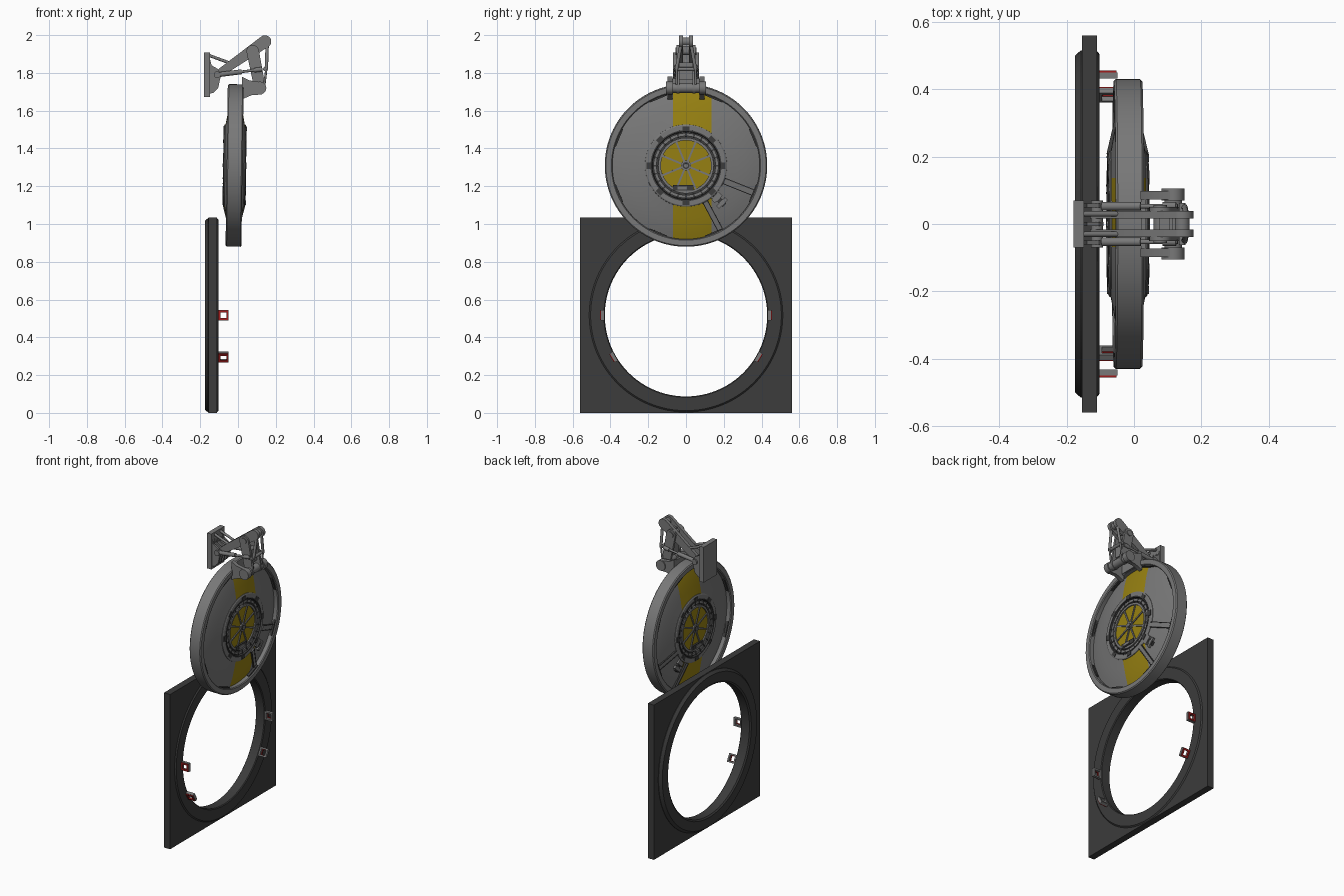
import bpy, bmesh, math
from mathutils import Matrix, Vector

if "Cube" in bpy.data.objects:
    bpy.data.objects.remove(bpy.data.objects["Cube"])

def material(name, c):
    m = bpy.data.materials.new(name)
    m.diffuse_color = (*c, 1)
    m.use_nodes = True
    m.node_tree.nodes["Principled BSDF"].inputs["Base Color"].default_value = m.diffuse_color
    return m

GREY = material("steel grey", (0.19, 0.19, 0.19))
DARK = material("dark frame", (0.045, 0.045, 0.045))
YELLOW = material("hazard yellow", (0.31, 0.22, 0.006))
RED = material("clip red", (0.35, 0.012, 0.012))
I = Matrix.Identity(4)
# the hanging door leans slightly: its local axis is x
DOOR = Matrix.Translation((-0.018, 0, 1.31)) @ Matrix.Rotation(0.014, 4, 'Y')
FRAME = Matrix.Translation((0, 0, 0.517))

def finish(bm, name, mats, M=I, angle=30):
    bmesh.ops.recalc_face_normals(bm, faces=bm.faces)
    me = bpy.data.meshes.new(name)
    bm.to_mesh(me)
    bm.free()
    for m in (mats if isinstance(mats, (list, tuple)) else [mats]):
        me.materials.append(m)
    me.shade_smooth()
    me.set_sharp_from_angle(angle=math.radians(angle))
    ob = bpy.data.objects.new(name, me)
    bpy.context.collection.objects.link(ob)
    ob.matrix_world = M
    return ob

def lathe_bm(prof, n=96, closed=True):
    """Revolve (x, radius) points round the x axis."""
    bm = bmesh.new()
    rings = [[bm.verts.new((x, r * math.cos(2 * math.pi * i / n), r * math.sin(2 * math.pi * i / n)))
              for i in range(n)] for x, r in prof]
    k = len(rings)
    for j in range(k if closed else k - 1):
        a, b = rings[j], rings[(j + 1) % k]
        for i in range(n):
            h = (i + 1) % n
            bm.faces.new((a[i], a[h], b[h], b[i]))
    return bm

def lathe(name, prof, mat, M=I, n=96, closed=True):
    return finish(lathe_bm(prof, n, closed), name, mat, M)

def cyl(name, p, q, r, mat=GREY, M=I, n=24):
    p, q = Vector(p), Vector(q)
    bm = bmesh.new()
    T = Matrix.Translation((p + q) / 2) @ (q - p).to_track_quat('Z', 'Y').to_matrix().to_4x4()
    bmesh.ops.create_cone(bm, cap_ends=True, segments=n, radius1=r, radius2=r,
                          depth=(q - p).length, matrix=T)
    return finish(bm, name, mat, M)

def box(name, loc, size, mat=GREY, M=I):
    bm = bmesh.new()
    bmesh.ops.create_cube(bm, size=1, matrix=Matrix.Translation(loc) @ Matrix.Diagonal((*size, 1)))
    return finish(bm, name, mat, M)

def polar_box(name, x, r, deg, size, mat, M):
    """Box at a radius and angle in the yz plane; size = along x, radial, tangential."""
    return box(name, (x, r, 0), size, mat, M @ Matrix.Rotation(math.radians(deg), 4, 'X'))

def prism(name, pts, y0, y1, mat=GREY):
    """Extrude an xz outline along y."""
    bm = bmesh.new()
    a = [bm.verts.new((x, y0, z)) for x, z in pts]
    b = [bm.verts.new((x, y1, z)) for x, z in pts]
    bm.faces.new(a)
    bm.faces.new(b[::-1])
    for i in range(len(pts)):
        h = (i + 1) % len(pts)
        bm.faces.new((a[i], a[h], b[h], b[i]))
    return finish(bm, name, mat)

def link(name, p, q, r1, r2, y, w):
    """Round-ended tapered link between two pivots in the xz plane."""
    d = math.dist(p, q)
    a = math.atan2(q[1] - p[1], q[0] - p[0])
    b = math.acos((r1 - r2) / d)
    pts = []
    for c, r, s, e in ((p, r1, a + b, a + 2 * math.pi - b), (q, r2, a - b, a + b)):
        for i in range(13):
            t = s + (e - s) * i / 12
            pts.append((c[0] + r * math.cos(t), c[1] + r * math.sin(t)))
    return prism(name, pts, y - w / 2, y + w / 2)

# --- wall frame: square plate with a round opening
HY, HZ = 0.56, 0.517
corner = math.atan2(HZ, HY)
angs = sorted([2 * math.pi * i / 96 for i in range(96)] +
              [corner, math.pi - corner, math.pi + corner, 2 * math.pi - corner])
bm = bmesh.new()
loops = []
for x, outer in ((-0.155, 0), (-0.155, 1), (-0.11, 1), (-0.11, 0)):
    ring = []
    for t in angs:
        c, s = math.cos(t), math.sin(t)
        r = min(HY / max(abs(c), 1e-6), HZ / max(abs(s), 1e-6)) if outer else 0.48
        ring.append(bm.verts.new((x, r * c, r * s)))
    loops.append(ring)
for j in range(4):
    a, b = loops[j], loops[(j + 1) % 4]
    for i in range(len(angs)):
        h = (i + 1) % len(angs)
        bm.faces.new((a[i], a[h], b[h], b[i]))
finish(bm, "frame_plate", DARK, FRAME)
lathe("frame_ring", [(-0.158, 0.515), (-0.175, 0.50), (-0.175, 0.44), (-0.168, 0.43), (-0.108, 0.43),
                     (-0.103, 0.435), (-0.103, 0.505), (-0.112, 0.515)], DARK, FRAME)

# --- latch clips beside the opening: grey square loop with a red outer loop
def clip_loop(name, r, size, bar, thick, deg, mat):
    o = (size - bar) / 2
    M = FRAME @ Matrix.Rotation(math.radians(deg), 4, 'X')
    for s in (1, -1):
        box(name, (-0.077 + s * o, r, 0), (bar, thick, size), mat, M)
        box(name, (-0.077, r, s * o), (size - 2 * bar, thick, bar), mat, M)

for deg in (0, -30, 180, 210):
    clip_loop("clip_loop", 0.441, 0.056, 0.010, 0.018, deg, GREY)
    clip_loop("clip_red_loop", 0.451, 0.050, 0.010, 0.008, deg, RED)

# --- door rim
lathe("door_rim", [(-0.042, 0.424), (-0.036, 0.43), (0.036, 0.43), (0.042, 0.424), (0.042, 0.395),
                   (0.037, 0.39), (-0.037, 0.39), (-0.042, 0.395)], GREY, DOOR)

for s in (1, -1):
    # domed face with the painted stripe cut into it
    bm = lathe_bm([(s * x, r) for x, r in ((0.010, 0.392), (0.020, 0.36), (0.031, 0.32),
                                           (0.041, 0.27), (0.051, 0.217))], closed=False)
    for y in (-0.068, 0.136):
        bmesh.ops.bisect_plane(bm, geom=bm.verts[:] + bm.edges[:] + bm.faces[:],
                               plane_co=(0, y, 0), plane_no=(0, 1, 0))
    for f in bm.faces:
        f.material_index = int(-0.068 < f.calc_center_median().y < 0.136)
    finish(bm, "door_dome", [GREY, YELLOW], DOOR)
    # hub rings
    lathe("hub_collar", [(s * x, r) for x, r in ((0.040, 0.219), (0.054, 0.217), (0.058, 0.211),
                                                 (0.058, 0.188), (0.040, 0.186))], GREY, DOOR)
    lathe("hub_dark_ring", [(s * x, r) for x, r in ((0.038, 0.188), (0.061, 0.188), (0.061, 0.180),
                                                    (0.044, 0.178), (0.044, 0.13), (0.038, 0.13))], DARK, DOOR)
    lathe("hub_tooth_band", [(s * x, r) for x, r in ((0.04, 0.172), (0.054, 0.172), (0.054, 0.156),
                                                     (0.04, 0.156))], GREY, DOOR)
    lathe("hub_inner_ring", [(s * x, r) for x, r in ((0.04, 0.147), (0.055, 0.147), (0.055, 0.133),
                                                     (0.04, 0.133))], GREY, DOOR)
    cyl("hub_yellow_disc", (s * 0.038, 0, 0), (s * 0.047, 0, 0), 0.134, YELLOW, DOOR, 64)
    for i in range(24):
        polar_box("hub_tooth", s * 0.050, 0.164, i * 15, (0.012, 0.024, 0.008), DARK, DOOR)
    for i in range(8):
        polar_box("hub_spoke", s * 0.049, 0.077, i * 45 + 22.5, (0.008, 0.115, 0.010), GREY, DOOR)
        polar_box("hub_clamp", s * 0.057, 0.196, i * 45, (0.010, 0.024, 0.035), DARK, DOOR)
        polar_box("rim_pad", s * 0.027, 0.386, i * 45 + 22.5, (0.016, 0.010, 0.10), DARK, DOOR)
    cyl("hub_boss", (s * 0.04, 0, 0), (s * 0.058, 0, 0), 0.027, GREY, DOOR)
    cyl("hub_boss_ring", (s * 0.05, 0, 0), (s * 0.060, 0, 0), 0.018, DARK, DOOR)
    cyl("hub_boss_cap", (s * 0.05, 0, 0), (s * 0.063, 0, 0), 0.010, GREY, DOOR)
    # lock box in the lower part of the hub
    box("hub_lock", (s * 0.052, -0.015, -0.118), (0.014, 0.11, 0.028), DARK, DOOR)
    box("hub_lock_cap", (s * 0.058, -0.020, -0.118), (0.010, 0.05, 0.016), GREY, DOOR)
    # radial bars and handle; the bars follow the slope of the dome
    for deg, w, m in ((-62, 0.026, GREY), (-22, 0.030, GREY)):
        R = DOOR @ Matrix.Rotation(math.radians(deg), 4, 'X') @ Matrix.Translation((s * 0.036, 0.30, 0)) \
            @ Matrix.Rotation(s * 0.22, 4, 'Z')
        box("radial_bar", (0, 0, 0), (0.012, 0.17, w), m, R)
        for k in (1, -1):
            box("radial_bar_edge", (0, 0, k * w / 2), (0.016, 0.17, 0.005), DARK, R)
    polar_box("handle_base", s * 0.044, 0.25, -46, (0.016, 0.085, 0.026), DARK, DOOR)
    polar_box("handle_block", s * 0.050, 0.235, -46, (0.016, 0.028, 0.055), GREY, DOOR)
    polar_box("handle_grip", s * 0.048, 0.275, -46, (0.014, 0.020, 0.065), GREY, DOOR)

# --- hinge arm: wall mount
P, A, B, C = (-0.11, 1.79), (0.143, 1.966), (0.078, 1.915), (0.116, 1.72)
box("wall_mount", (-0.164, 0, 1.79), (0.032, 0.14, 0.236))
for y in (-0.055, 0.055, 0, -0.03, 0.03):
    prism("mount_gusset", [(-0.15, 1.88), (-0.14, 1.84), (-0.105, 1.82), (-0.09, 1.79), (-0.105, 1.72),
                           (-0.13, 1.695), (-0.15, 1.69)], y - 0.006, y + 0.006)
cyl("mount_pin", (P[0], -0.07, P[1]), (P[0], 0.07, P[1]), 0.018)

# paired links, rods and door brackets
for s in (1, -1):
    link("main_arm", P, A, 0.020, 0.033, s * 0.027, 0.022)
    link("lower_link", B, C, 0.033, 0.030, s * 0.042, 0.016)
    cyl("upper_rod", (-0.16, s * 0.03, 1.895), (-0.01, s * 0.03, 1.84), 0.008, n=16)
    cyl("piston_body", (P[0], s * 0.053, P[1]), (0.02, s * 0.053, 1.806), 0.013, n=16)
    cyl("piston_rod", (0.02, s * 0.053, 1.806), (0.13, s * 0.053, 1.82), 0.007, n=16)
    cyl("piston_collar", (0.085, s * 0.053, 1.814), (0.125, s * 0.053, 1.819), 0.012, n=16)
    cyl("rear_rod", (0.155, s * 0.025, 1.96), (0.150, s * 0.05, 1.82), 0.009, n=16)
    cyl("rear_rod_tip", (0.150, s * 0.05, 1.82), (0.140, s * 0.05, 1.74), 0.006, n=16)
    prism("door_bracket", [(0.02, 1.78), (0.06, 1.76), (0.125, 1.75), (0.148, 1.72), (0.125, 1.685),
                           (0.075, 1.683), (0.02, 1.66)], s * 0.085 - 0.013, s * 0.085 + 0.013)
    cyl("hinge_cap", (C[0], s * 0.07, C[1]), (C[0], s * 0.105, C[1]), 0.034)
box("arm_web", (0.09, 0, 1.928), (0.03, 0.04, 0.03))
box("link_web", (0.098, 0, 1.81), (0.035, 0.075, 0.09))
box("bracket_plate", (0.028, 0, 1.735), (0.014, 0.17, 0.07))
cyl("arm_end_pin", (A[0], -0.036, A[1]), (A[0], 0.036, A[1]), 0.022)
cyl("elbow_pin", (B[0], -0.056, B[1]), (B[0], 0.056, B[1]), 0.020)
cyl("hinge_barrel", (C[0], -0.07, C[1]), (C[0], 0.07, C[1]), 0.026)
cyl("rear_cross_pin", (0.143, -0.062, 1.82), (0.143, 0.062, 1.82), 0.010)
